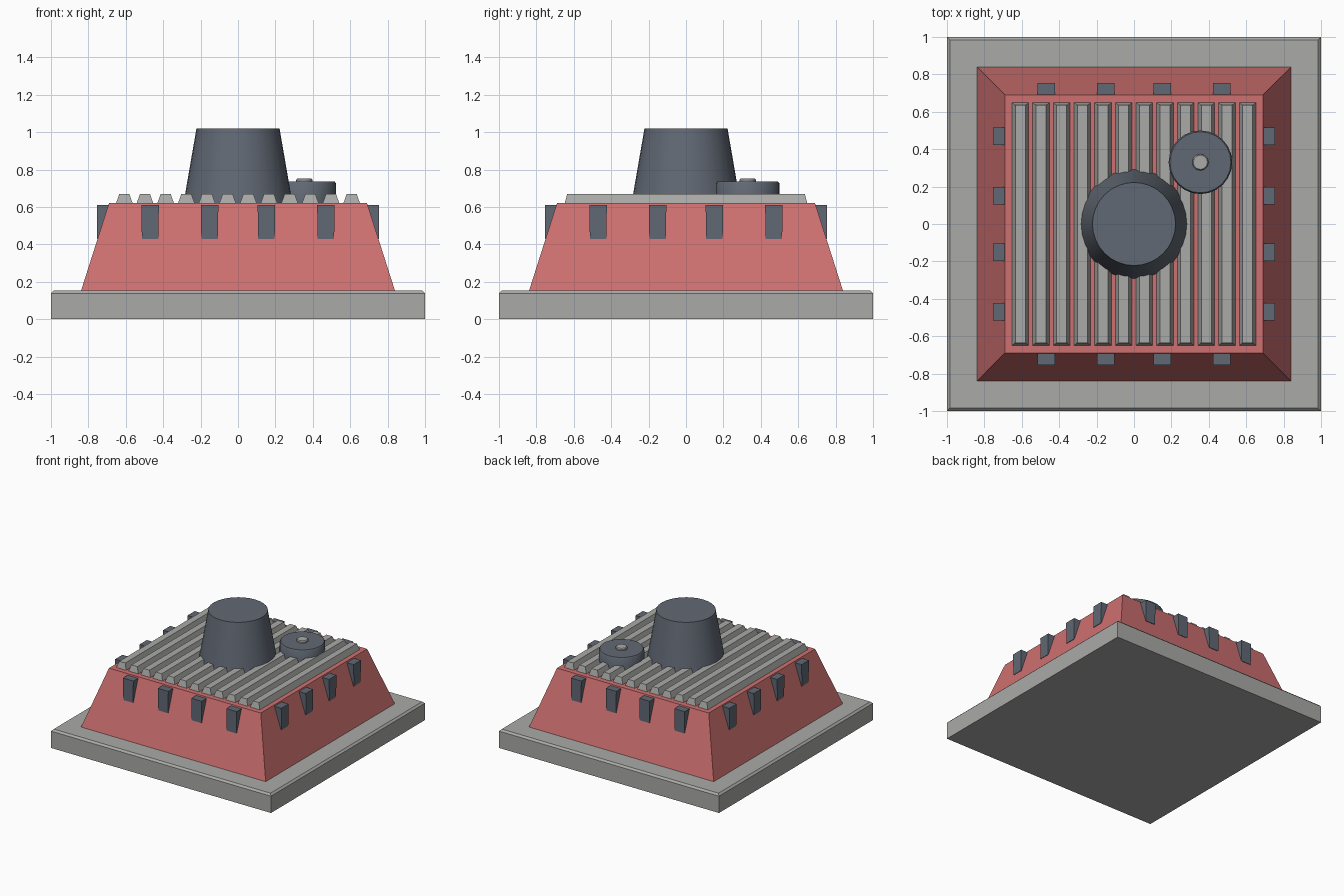
import bpy, bmesh, math
from mathutils import Matrix

if "Cube" in bpy.data.objects:
    bpy.data.objects.remove(bpy.data.objects["Cube"])


def material(name, rgb):
    m = bpy.data.materials.new(name)
    m.diffuse_color = (*rgb, 1)
    m.use_nodes = True
    m.node_tree.nodes["Principled BSDF"].inputs["Base Color"].default_value = m.diffuse_color
    return m


GREY = material("concrete grey", (0.40, 0.40, 0.39))
RED = material("faded red", (0.62, 0.16, 0.16))
SLATE = material("slate blue", (0.12, 0.14, 0.175))


def finish(bm, name, mat, smooth=None):
    bmesh.ops.recalc_face_normals(bm, faces=bm.faces)
    me = bpy.data.meshes.new(name)
    bm.to_mesh(me)
    bm.free()
    me.materials.append(mat)
    ob = bpy.data.objects.new(name, me)
    bpy.context.collection.objects.link(ob)
    if smooth:
        bpy.ops.object.select_all(action='DESELECT')
        ob.select_set(True)
        bpy.context.view_layer.objects.active = ob
        bpy.ops.object.shade_smooth_by_angle(angle=math.radians(smooth))
    return ob


def frustum(name, mat, low, high, z0, z1, centre=(0, 0)):
    """Tapered block: low and high are (half x, half y) at z0 and z1."""
    bm = bmesh.new()
    bmesh.ops.create_cube(bm, size=2)
    for v in bm.verts:
        hx, hy = high if v.co.z > 0 else low
        v.co = (centre[0] + v.co.x * hx, centre[1] + v.co.y * hy,
                z1 if v.co.z > 0 else z0)
    return finish(bm, name, mat)


def lathe(name, mat, profile, sides, centre=(0, 0)):
    """Stack of rings from (radius, z) pairs, capped at both ends."""
    bm = bmesh.new()
    rings = [[bm.verts.new((centre[0] + r * math.cos(math.tau * i / sides),
                            centre[1] + r * math.sin(math.tau * i / sides), z))
              for i in range(sides)] for r, z in profile]
    for a, b in zip(rings, rings[1:]):
        for i in range(sides):
            j = (i + 1) % sides
            bm.faces.new((a[i], a[j], b[j], b[i]))
    bm.faces.new(rings[0])
    bm.faces.new(rings[-1])
    return finish(bm, name, mat, 35)


# Base slab with a small chamfer round its top
bm = bmesh.new()
bmesh.ops.create_cube(bm, size=2)
for v in bm.verts:
    v.co.z = 0.153 if v.co.z > 0 else 0
top_edges = [e for e in bm.edges if all(v.co.z > 0.1 for v in e.verts)]
bmesh.ops.bevel(bm, geom=top_edges, offset=0.015, segments=1, affect='EDGES')
finish(bm, "base_slab", GREY)

# Sloped body
frustum("body", RED, (0.84, 0.84), (0.69, 0.69), 0.15, 0.62)

# Roof ribs
for i in range(12):
    frustum(f"roof_rib_{i + 1}", GREY, (0.046, 0.65), (0.027, 0.635),
            0.615, 0.67, ((i - 5.5) * 0.1105, 0))

# Wall brackets, four on each side
for side in range(4):
    turn = Matrix.Rotation(side * math.pi / 2, 4, 'Z')
    for k, x in enumerate((-0.47, -0.152, 0.152, 0.47)):
        ob = frustum(f"wall_bracket_{side + 1}_{k + 1}", SLATE, (0.044, 0.045),
                     (0.047, 0.045), 0.43, 0.61, (x, -0.71))
        ob.data.transform(turn)

# Central tapered stack
lathe("stack", SLATE, [(0.293, 0.61), (0.222, 1.02)], 32)

# Round hatch with its button
spot = (0.355, 0.33)
lathe("hatch", SLATE, [(0.17, 0.61), (0.17, 0.725), (0.163, 0.735)], 24, spot)
lathe("hatch_button", GREY, [(0.044, 0.73), (0.044, 0.745), (0.038, 0.752)], 12, spot)
